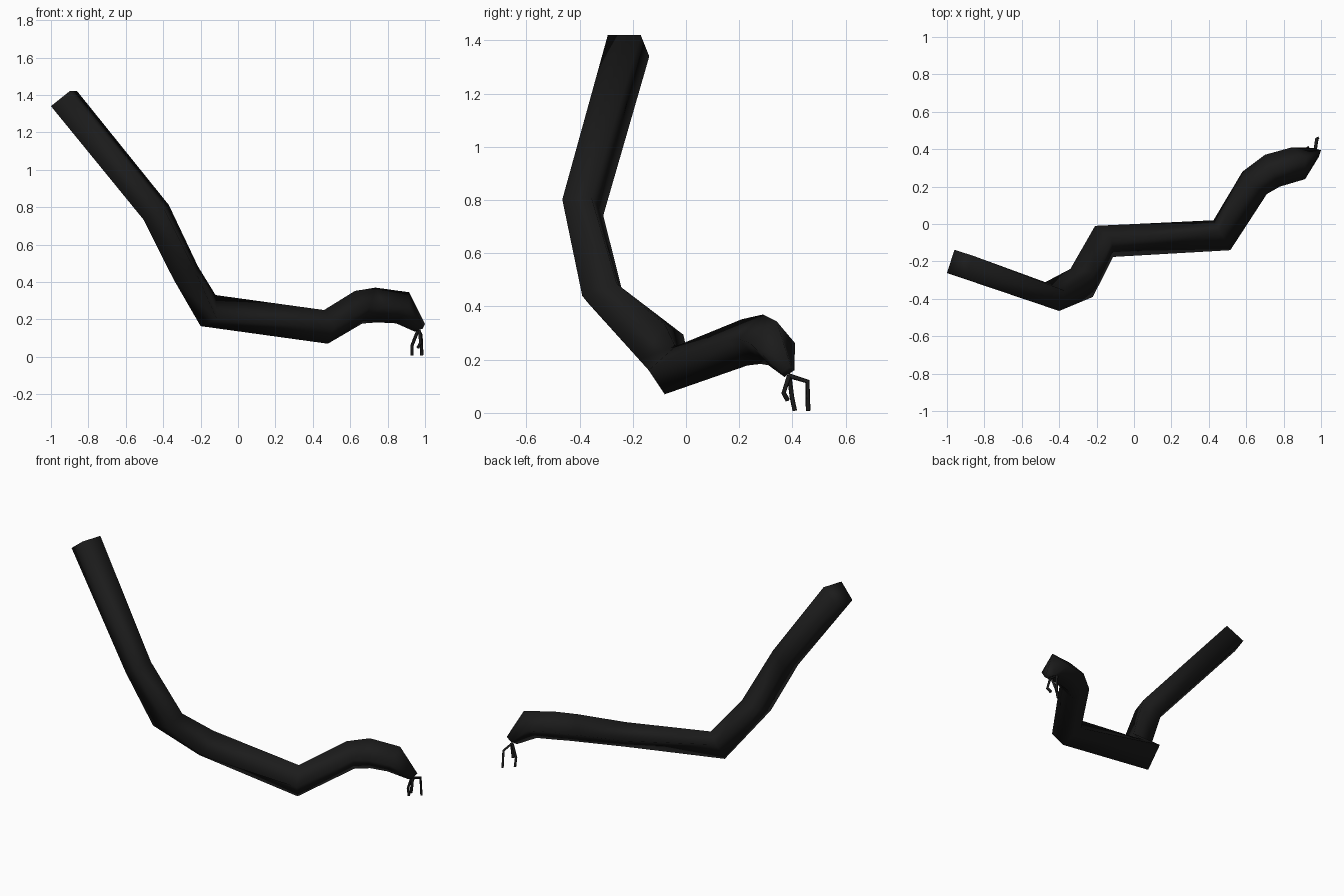
import bpy, bmesh
from mathutils import Vector

if "Cube" in bpy.data.objects:
    bpy.data.objects.remove(bpy.data.objects["Cube"])

mat = bpy.data.materials.new("charcoal")
mat.diffuse_color = (0.011, 0.011, 0.011, 1)
mat.use_nodes = True
mat.node_tree.nodes["Principled BSDF"].inputs["Base Color"].default_value = mat.diffuse_color

# Limb: path centre, front corner offset and upper corner offset of each square section
sections = [
    ((-.93, -.216, 1.38), (.03, -.078, .04), (.07, .046, .04)),
    ((-.437, -.388, .772), (.037, -.077, .03), (.067, .032, .04)),
    ((-.28, -.315, .45), (.06, -.075, -.01), (.065, .055, .035)),
    ((-.16, -.093, .247), (.048, -.083, -.047), (.04, .015, .083)),
    ((.47, -.06, .16), (.045, -.08, 0), (-.01, .02, .09)),
    ((.645, .22, .265), (.065, -.06, .01), (-.02, -.01, .087)),
    ((.74, .285, .277), (.04, -.085, 0), (-.005, .005, .093)),
    ((.88, .325, .262), (.035, -.085, 0), (.035, .015, .083)),
    ((.972, .382, .155), (.015, -.025, -.005), (.028, .012, .02)),
]


def loft(name, secs):
    bm = bmesh.new()
    rings = []
    for c, a, b in secs:
        c, a, b = Vector(c), Vector(a), Vector(b)
        rings.append([bm.verts.new(c + o) for o in (a, b, -a, -b)])
    for r, s in zip(rings, rings[1:]):
        for i in range(4):
            j = (i + 1) % 4
            bm.faces.new((r[i], r[j], s[j], s[i]))
    bm.faces.new(rings[0])
    bm.faces.new(rings[-1])
    bmesh.ops.recalc_face_normals(bm, faces=bm.faces)
    for f in bm.faces:
        f.smooth = True
    me = bpy.data.meshes.new(name)
    bm.to_mesh(me)
    bm.free()
    me.materials.append(mat)
    ob = bpy.data.objects.new(name, me)
    bpy.context.collection.objects.link(ob)


def claw(name, pts):
    cu = bpy.data.curves.new(name, 'CURVE')
    cu.dimensions = '3D'
    cu.bevel_depth = .009
    cu.bevel_resolution = 0
    cu.use_fill_caps = True
    sp = cu.splines.new('POLY')
    sp.points.add(len(pts) - 1)
    for p, co in zip(sp.points, pts):
        p.co = (*co, 1)
    cu.materials.append(mat)
    bpy.context.collection.objects.link(bpy.data.objects.new(name, cu))


loft("bent_limb", sections)

# Three jointed claws below the wrist
claw("claw_back", [(.967, .385, .14), (.978, .457, .118), (.983, .459, .008)])
claw("claw_left", [(.962, .388, .14), (.93, .398, .06), (.93, .409, .008)])
claw("claw_front", [(.97, .388, .14), (.977, .367, .075), (.962, .382, .048)])
